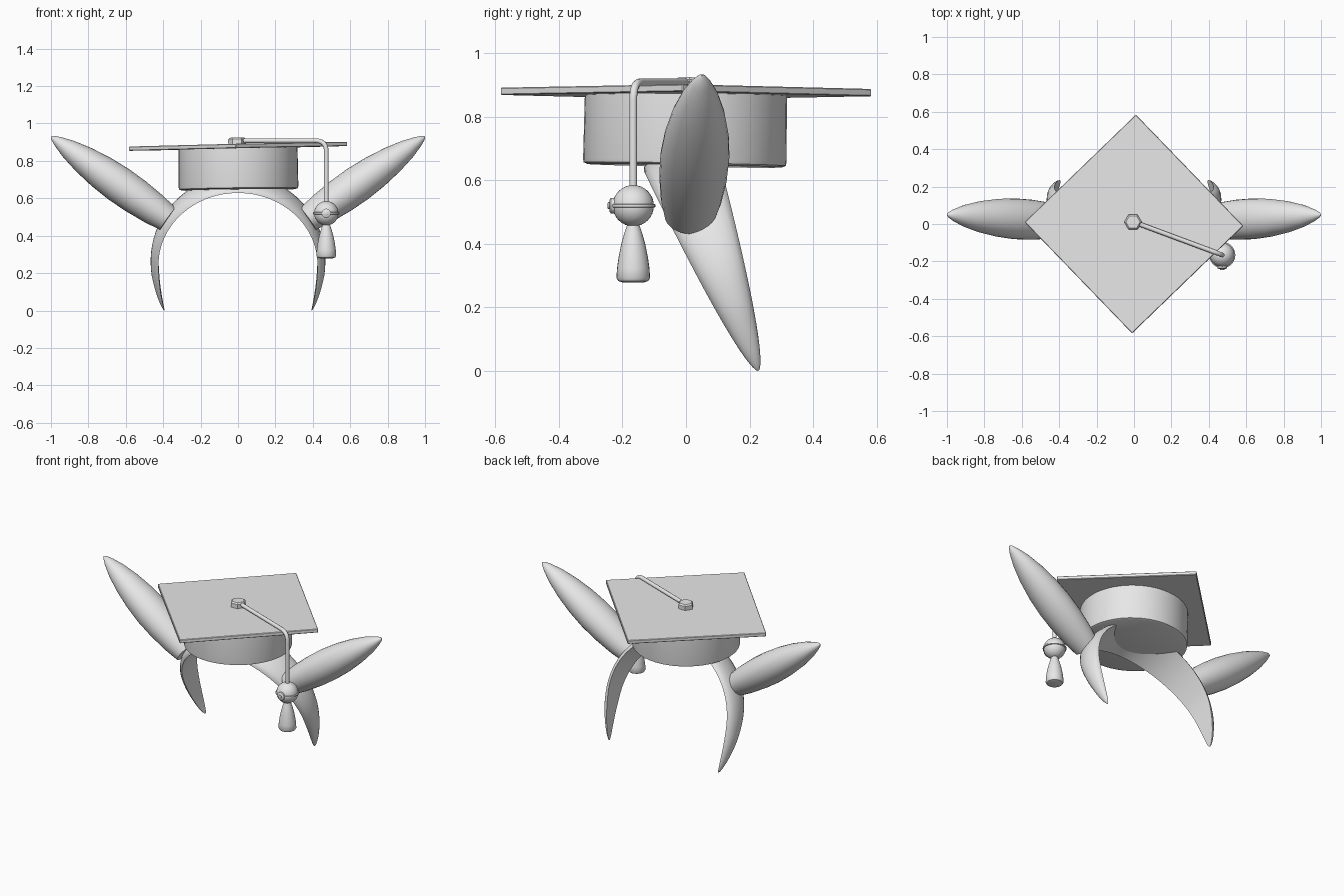
import bpy, bmesh, math
from mathutils import Vector

cube = bpy.data.objects.get("Cube")
if cube:
    bpy.data.objects.remove(cube, do_unlink=True)

grey = bpy.data.materials.new("plain_grey")
grey.use_nodes = True
grey.diffuse_color = (0.8, 0.8, 0.8, 1)
grey.node_tree.nodes["Principled BSDF"].inputs["Base Color"].default_value = (0.8, 0.8, 0.8, 1)


def add_object(name, bm, location=(0, 0, 0), smooth=True):
    bmesh.ops.recalc_face_normals(bm, faces=bm.faces)
    mesh = bpy.data.meshes.new(name)
    bm.to_mesh(mesh)
    bm.free()
    mesh.materials.append(grey)
    obj = bpy.data.objects.new(name, mesh)
    bpy.context.collection.objects.link(obj)
    obj.location = location
    if smooth:
        bpy.ops.object.select_all(action='DESELECT')
        obj.select_set(True)
        bpy.context.view_layer.objects.active = obj
        bpy.ops.object.shade_smooth_by_angle(angle=math.radians(40))
    return obj


def skin(rings):
    """Join closed rings of points into a capped tube."""
    bm = bmesh.new()
    loops = [[bm.verts.new(p) for p in ring] for ring in rings]
    n = len(loops[0])
    for a, b in zip(loops, loops[1:]):
        for i in range(n):
            j = (i + 1) % n
            bm.faces.new((a[i], a[j], b[j], b[i]))
    bm.faces.new(loops[0])
    bm.faces.new(loops[-1])
    return bm


def lathe(profile, sides):
    """Spin (radius, height) pairs around z."""
    return skin([[(r * math.cos(math.tau * i / sides), r * math.sin(math.tau * i / sides), z)
                  for i in range(sides)] for r, z in profile])


# Headband: tapered D-shaped section swept along a leaning arch
across = Vector((0, 0.938, 0.346))


def arch(a):
    c = math.cos(a)
    z = 0.27 + (0.40 if c > 0 else 0.70) * c
    return Vector((0.425 * math.sin(a), -0.02 + 0.37 * (0.67 - z), z))


rings = []
steps, end = 64, math.radians(112.5)
for k in range(steps + 1):
    a = end * math.sin(math.pi / 2 * (2 * k / steps - 1))
    centre = arch(a)
    out = (arch(a + 0.01) - arch(a - 0.01)).normalized().cross(across)
    width = 0.24 * max(0.003, centre.z / 0.67) ** 0.6
    depth = 0.042 * min(1, width / 0.12)
    rings.append([centre + across * (width / 2 * math.cos(t)) + out * (depth * math.sin(t))
                  for t in [math.pi * i / 10 for i in range(11)]])
add_object("headband", skin(rings))

# Ears: pointed spindles rising outward from the band
ear_profile = [(0.08, 0), (0.096, 0.12), (0.107, 0.28), (0.109, 0.42), (0.101, 0.57),
               (0.083, 0.72), (0.058, 0.85), (0.032, 0.94), (0.014, 0.985), (0.002, 1)]
for side, name in ((1, "left_ear"), (-1, "right_ear")):
    base, tip = Vector((0.375 * side, 0.012, 0.49)), Vector((side, 0.05, 0.93))
    axis = tip - base
    ear = add_object(name, lathe([(r, h * axis.length) for r, h in ear_profile], 28), base)
    ear.rotation_mode = 'QUATERNION'
    ear.rotation_quaternion = axis.to_track_quat('Z', 'Y')
    ear.scale.y = 0.9

# Cap: round crown and square board, slightly tipped
tilt = (-0.018, -0.013)
crown = add_object("cap_crown", lathe([(0.306, -0.23), (0.318, -0.225), (0.32, -0.215),
                                       (0.318, 0)], 48), (0, 0, 0.876))
crown.rotation_euler = (*tilt, 0)

bm = bmesh.new()
bmesh.ops.create_cube(bm, size=1)
bmesh.ops.scale(bm, vec=(0.827, 0.827, 0.023), verts=bm.verts)
bmesh.ops.bevel(bm, geom=bm.edges[:], offset=0.003, segments=1, affect='EDGES')
board = add_object("cap_board", bm, (0, 0, 0.878), smooth=False)
board.rotation_euler = (*tilt, math.radians(44))

button = add_object("cap_button", lathe([(0.047, 0), (0.047, 0.03), (0.038, 0.038)], 6),
                    (-0.005, 0.01, 0.886), smooth=False)
button.rotation_euler = (*tilt, 0)

# Cord: runs over the board, bends and hangs down
tx, ty = 0.472, -0.166
path = [Vector((0, 0.01, 0.908)), Vector((tx * 0.88, ty * 0.87, 0.908))]
corner, drop = Vector((tx, ty, 0.908)), Vector((tx, ty, 0.85))
for i in range(1, 9):
    t = i / 8
    path.append(path[1] * (1 - t) ** 2 + corner * (2 * t * (1 - t)) + drop * t ** 2)
path.append(Vector((tx, ty, 0.56)))
curve = bpy.data.curves.new("tassel_cord", 'CURVE')
curve.dimensions = '3D'
curve.bevel_depth = 0.0125
curve.bevel_resolution = 3
curve.use_fill_caps = True
spline = curve.splines.new('POLY')
spline.points.add(len(path) - 1)
for point, p in zip(spline.points, path):
    point.co = (*p, 1)
spline.use_smooth = True
curve.materials.append(grey)
bpy.context.collection.objects.link(bpy.data.objects.new("tassel_cord", curve))

# Bell ball with its rim and front stud
bm = bmesh.new()
bmesh.ops.create_uvsphere(bm, u_segments=28, v_segments=16, radius=0.065)
add_object("bell_ball", bm, (tx, ty, 0.52))
add_object("bell_rim", lathe([(0.066, -0.006), (0.07, -0.004), (0.07, 0.004), (0.066, 0.006)], 28),
           (tx, ty, 0.52))
for name, profile in (("bell_stud", [(0.025, 0.05), (0.025, 0.07), (0.02, 0.074)]),
                      ("bell_stud_tip", [(0.011, 0.07), (0.011, 0.079), (0.007, 0.081)])):
    stud = add_object(name, lathe(profile, 12), (tx, ty, 0.52))
    stud.rotation_euler.x = math.pi / 2

# Tassel skirt
add_object("tassel_skirt", lathe([(0.035, 0), (0.047, 0.004), (0.053, 0.014), (0.051, 0.045),
                                  (0.046, 0.08), (0.038, 0.12), (0.028, 0.155), (0.018, 0.185)], 24),
           (tx, ty, 0.279))
